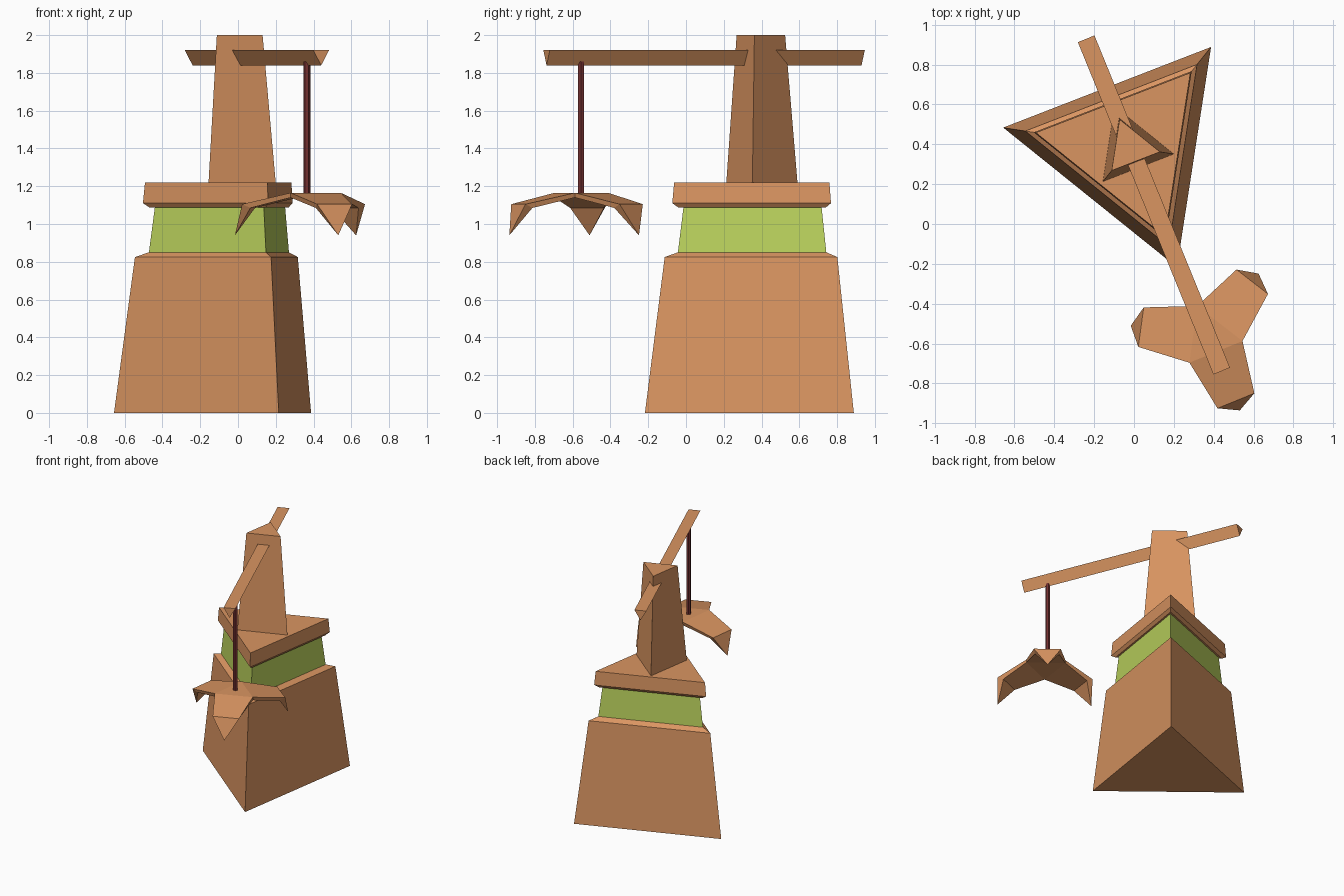
import bpy
from math import sin, cos, radians
from mathutils import Vector

if "Cube" in bpy.data.objects:
    bpy.data.objects.remove(bpy.data.objects["Cube"])


def material(name, rgb):
    m = bpy.data.materials.new(name)
    m.diffuse_color = (*rgb, 1)
    m.use_nodes = True
    m.node_tree.nodes["Principled BSDF"].inputs["Base Color"].default_value = m.diffuse_color
    return m


clay = material("clay", (0.70, 0.30, 0.12))
green = material("green", (0.50, 0.65, 0.11))
maroon = material("maroon", (0.17, 0.03, 0.03))


def make(name, verts, faces, mat):
    me = bpy.data.meshes.new(name)
    me.from_pydata(verts, [], faces)
    me.materials.append(mat)
    ob = bpy.data.objects.new(name, me)
    bpy.context.collection.objects.link(ob)
    return ob


def loft(name, rings, mat):
    """Skin a list of equal-length closed rings and cap both ends."""
    n = len(rings[0])
    verts = [v for r in rings for v in r]
    faces = [tuple(reversed(range(n))),
             tuple(range(len(verts) - n, len(verts)))]
    for k in range(len(rings) - 1):
        for i in range(n):
            j = (i + 1) % n
            faces.append((k * n + i, k * n + j, k * n + n + j, k * n + n + i))
    return make(name, verts, faces, mat)


def ring(c, sides, r, z, turn):
    return [(c[0] + r * cos(radians(turn + 360 * i / sides)),
             c[1] + r * sin(radians(turn + 360 * i / sides)), z)
            for i in range(sides)]


def tower(name, profile, turn, mat, c=(-0.018, 0.385), sides=3):
    return loft(name, [ring(c, sides, r, z, turn) for r, z in profile], mat)


# Stacked triangular tiers
tower("base", [(0.646, 0), (0.534, 0.825), (0.459, 0.85)], -68.8, clay)
tower("green_band", [(0.459, 0.85), (0.427, 1.09)], -68.8, green)
tower("cap_slab", [(0.455, 1.087), (0.491, 1.11), (0.48, 1.22)], -68.8, clay)
tower("mast", [(0.22, 1.22), (0.15, 2.0)], -8.8, clay)

# Triangular boom, point down, running through the mast
d = Vector((cos(radians(-67.8)), sin(radians(-67.8)), 0))
side = Vector((-d.y, d.x, 0))
centre = Vector((-0.018, 0.385, 0))
rings = []
for t in (-0.588, 1.213):
    p = centre + d * t
    rings.append([p + side * 0.045 + Vector((0, 0, 1.92)),
                  p - side * 0.045 + Vector((0, 0, 1.92)),
                  p + Vector((0, 0, 1.84))])
boom = loft("boom", [[tuple(v) for v in reversed(r)] for r in rings], clay)

# Hanging cable
tower("cable", [(0.018, 1.15), (0.018, 1.86)], 0, maroon, (0.365, -0.555), 6)

# Three-armed grab: flat hub, sloping arms, pointed claws
hub = Vector((0.38, -0.565, 0))
verts, faces = [], []


def polar(angle, along, across, z):
    a = radians(angle)
    return tuple(hub + Vector((cos(a) * along - sin(a) * across,
                               sin(a) * along + cos(a) * across, z)))


for k in range(3):
    a = -67.8 + 120 * k
    verts += [polar(a - 60, 0.166, 0, 1.165), polar(a - 60, 0.166, 0, 1.14),
              polar(a, 0.348, -0.10, 1.105), polar(a, 0.348, 0.10, 1.105),
              polar(a, 0.305, -0.09, 1.085), polar(a, 0.305, 0.09, 1.085),
              polar(a, 0.40, 0, 0.94)]
    o, n = 7 * k, 7 * ((k + 1) % 3)
    faces += [(o, o + 2, o + 3, n),              # arm top
              (o + 1, n + 1, o + 5, o + 4),      # arm underside
              (o, o + 1, o + 4, o + 2),          # arm sides
              (n, o + 3, o + 5, n + 1),
              (o + 2, o + 6, o + 3),             # claw
              (o + 5, o + 6, o + 4),
              (o + 4, o + 6, o + 2),
              (o + 3, o + 6, o + 5)]
faces += [(0, 7, 14), (15, 8, 1)]
make("grab", verts, faces, clay)
